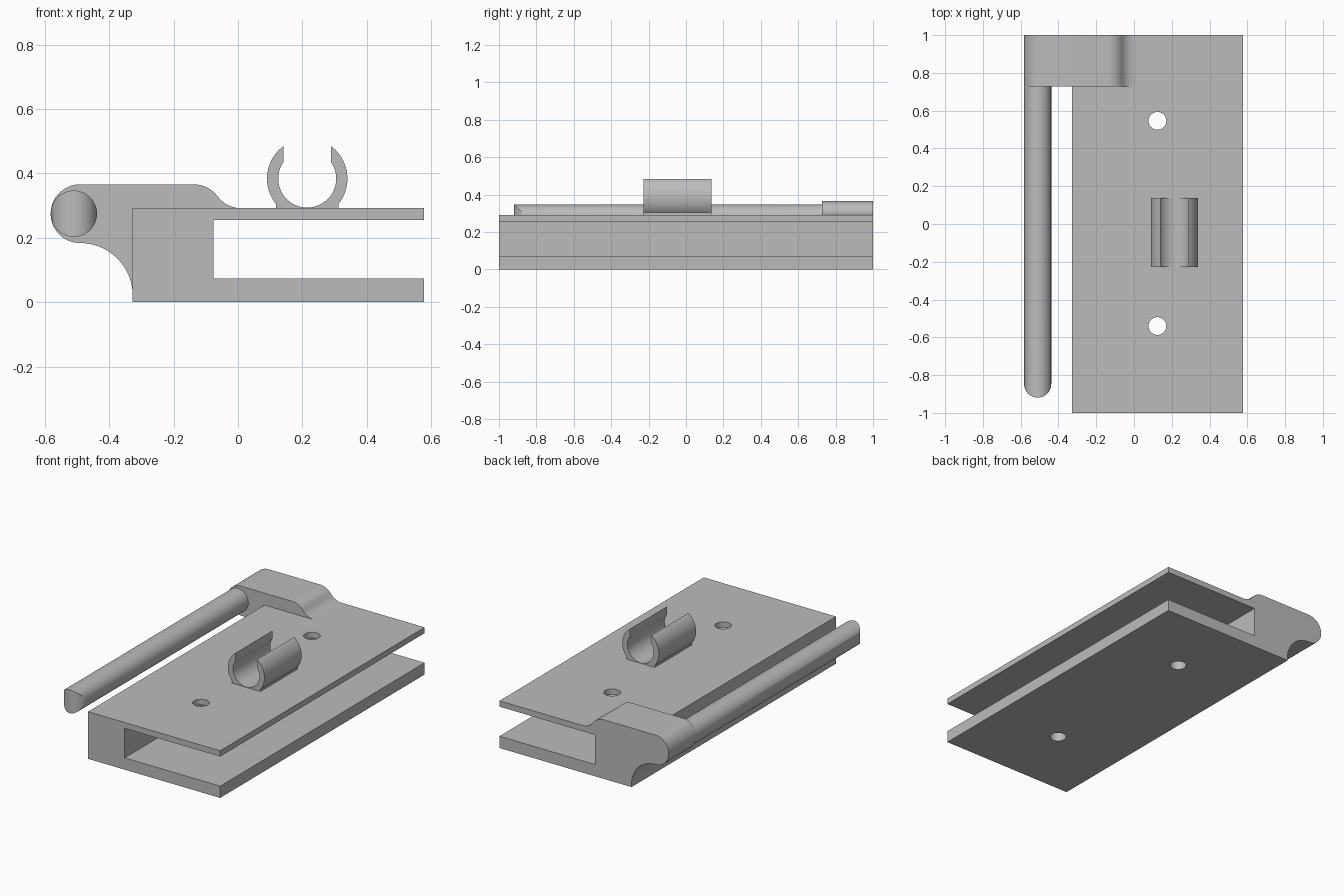
import bpy, bmesh
from math import sin, cos, pi, radians, sqrt, asin, degrees

if "Cube" in bpy.data.objects:
    bpy.data.objects.remove(bpy.data.objects["Cube"])

grey = bpy.data.materials.new("plain grey")
grey.use_nodes = True
colour = (0.5, 0.5, 0.5, 1)
grey.diffuse_color = colour
grey.node_tree.nodes["Principled BSDF"].inputs["Base Color"].default_value = colour


def finish(bm, name):
    bmesh.ops.recalc_face_normals(bm, faces=bm.faces)
    mesh = bpy.data.meshes.new(name)
    bm.to_mesh(mesh)
    bm.free()
    mesh.materials.append(grey)
    obj = bpy.data.objects.new(name, mesh)
    bpy.context.collection.objects.link(obj)
    return obj


def smooth(obj):
    bpy.ops.object.select_all(action='DESELECT')
    obj.select_set(True)
    bpy.context.view_layer.objects.active = obj
    bpy.ops.object.shade_smooth_by_angle(angle=radians(30))


def extrude(name, profile, y0, y1):
    """Extrude a closed x-z profile along y."""
    bm = bmesh.new()
    front = [bm.verts.new((x, y0, z)) for x, z in profile]
    back = [bm.verts.new((x, y1, z)) for x, z in profile]
    bm.faces.new(front)
    bm.faces.new(back)
    n = len(profile)
    for i in range(n):
        j = (i + 1) % n
        bm.faces.new((front[i], front[j], back[j], back[i]))
    return finish(bm, name)


def arc(cx, cz, r, start, end, steps=16):
    angles = [radians(start + (end - start) * i / steps) for i in range(steps + 1)]
    return [(cx + r * cos(a), cz + r * sin(a)) for a in angles]


# Clamp body: two plates joined by a thick spine
left, right, top = -0.327, 0.578, 0.292
body = extrude("clamp_body", [
    (left, 0), (right, 0), (right, 0.073), (-0.076, 0.073),
    (-0.076, 0.256), (right, 0.256), (right, top), (left, top)], -1, 1)

# Screw holes through both plates
for y in (-0.54, 0.546):
    bpy.ops.mesh.primitive_cylinder_add(vertices=40, radius=0.047, depth=1,
                                        location=(0.124, y, 0.15))
    cutter = bpy.context.object
    cutter.name = "hole_cutter"
    cutter.hide_render = True
    cutter.data.materials.append(grey)
    cut = body.modifiers.new("hole", 'BOOLEAN')
    cut.operation, cut.solver, cut.object = 'DIFFERENCE', 'EXACT', cutter
    bpy.context.view_layer.objects.active = body
    bpy.ops.object.modifier_apply(modifier=cut.name)
    bpy.data.objects.remove(cutter)
smooth(body)

# Side arm: rounded end, concave underside, S-curve down onto the plate
arm_profile = (
    arc(0.01, 0.383, 0.091, 270, 216, 10)
    + arc(-0.137, 0.275, 0.091, 36, 90, 10)
    + arc(-0.491, 0.275, 0.091, 90, 270, 32)
    + arc(-0.491, 0.02, 0.164, 90, 0, 20)
    + [(left, top)])
smooth(extrude("side_arm", arm_profile, 0.727, 1))

# Rod: its front tip is rounded in plan, with full-height vertical walls
bm = bmesh.new()
n, r, cx, cz = 48, 0.072, -0.51, 0.275
tip, back = [], []
for i in range(n):
    a = 2 * pi * i / n
    x, z = cx + r * cos(a), cz + r * sin(a)
    tip.append(bm.verts.new((x, -0.847 - r * abs(sin(a)), z)))
    back.append(bm.verts.new((x, 0.727, z)))
for i in range(n):
    j = (i + 1) % n
    bm.faces.new((tip[i], tip[j], back[j], back[i]))
for i in range(n // 2):
    strip = [tip[i], tip[i + 1], tip[-i - 1], tip[-i]]
    bm.faces.new(list(dict.fromkeys(strip)))
bm.faces.new(back)
smooth(finish(bm, "rod"))

# Open clip: C-shaped ring on a short foot
cx, cz, outer, inner = 0.215, 0.384, 0.125, 0.09
lip, foot = 0.074, 0.097
a_out = degrees(asin(sqrt(1 - (lip / outer) ** 2)))
a_in = degrees(asin(sqrt(1 - (lip / inner) ** 2)))
a_foot = degrees(asin(sqrt(1 - (foot / outer) ** 2)))
clip_profile = (
    arc(cx, cz, outer, a_out, -a_foot, 24)
    + [(cx + foot, top), (cx - foot, top)]
    + arc(cx, cz, outer, 180 + a_foot, 180 - a_out, 24)
    + arc(cx, cz, inner, 180 - a_in, 360 + a_in, 48))
smooth(extrude("clip", clip_profile, -0.227, 0.137))
